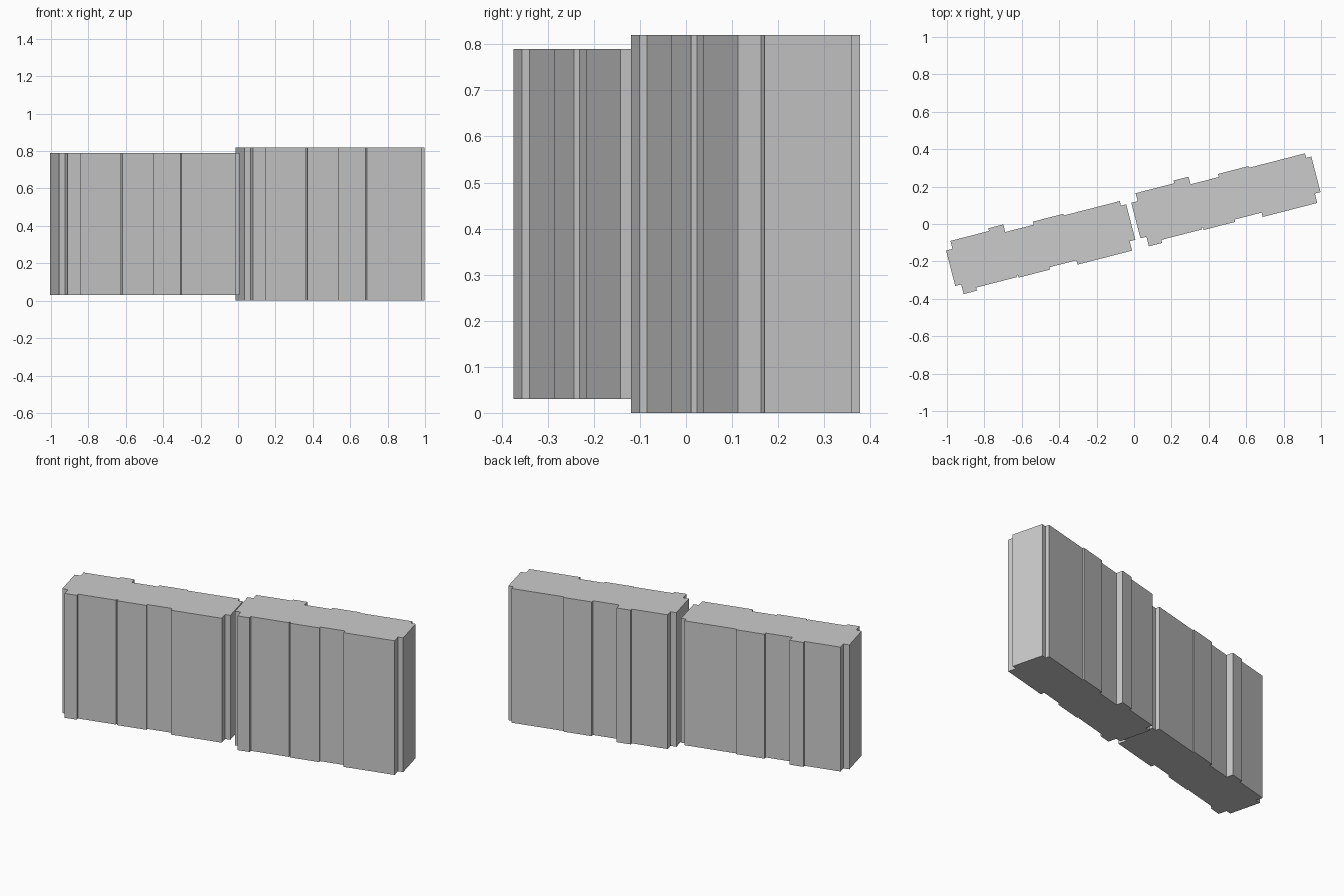
import bpy
import bmesh
import math
from mathutils import Matrix

cube = bpy.data.objects.get("Cube")
if cube:
    bpy.data.objects.remove(cube, do_unlink=True)

stone = bpy.data.materials.new("plain_grey")
stone.use_nodes = True
GREY = (0.6, 0.6, 0.6, 1)
stone.diffuse_color = GREY
stone.node_tree.nodes["Principled BSDF"].inputs["Base Color"].default_value = GREY

# Stepped wall faces: (start, end, offset) of each panel along the block
FRONT = [(-0.464, -0.391, -0.136), (-0.391, -0.166, -0.119),
         (-0.166, -0.158, -0.110), (-0.158, 0.016, -0.124),
         (0.016, 0.165, -0.111), (0.165, 0.466, -0.135)]
BACK = [(-0.462, -0.249, 0.157), (-0.249, -0.166, 0.172),
        (-0.166, -0.009, 0.130), (-0.009, 0.159, 0.147),
        (0.159, 0.468, 0.138)]
END, LOW, HIGH = 0.497, -0.083, 0.113   # tongue at each end


def outline():
    pts = []
    for a, b, v in FRONT:
        pts += [(a, v), (b, v)]
    pts += [(0.466, LOW), (END, LOW), (END, HIGH), (0.468, HIGH)]
    for a, b, v in reversed(BACK):
        pts += [(b, v), (a, v)]
    pts += [(-0.462, HIGH), (-END, HIGH), (-END, LOW), (-0.464, LOW)]
    return pts


def wall_block(name, x, y, bottom, top):
    bm = bmesh.new()
    base = bm.faces.new([bm.verts.new((u, v, bottom)) for u, v in outline()])
    side = bmesh.ops.extrude_face_region(bm, geom=[base])
    raised = [g for g in side["geom"] if isinstance(g, bmesh.types.BMVert)]
    bmesh.ops.translate(bm, verts=raised, vec=(0, 0, top - bottom))
    place = Matrix.Translation((x, y, 0)) @ Matrix.Rotation(math.radians(14.4), 4, 'Z')
    bmesh.ops.transform(bm, matrix=place, verts=bm.verts)
    bmesh.ops.recalc_face_normals(bm, faces=bm.faces)
    mesh = bpy.data.meshes.new(name)
    bm.to_mesh(mesh)
    bm.free()
    mesh.materials.append(stone)
    obj = bpy.data.objects.new(name, mesh)
    bpy.context.collection.objects.link(obj)


# Two matching blocks in a slanted row, the left one slightly taller
wall_block("right_wall_block", -0.495, -0.1275, 0.03, 0.79)
wall_block("left_wall_block", 0.495, 0.1275, 0.0, 0.82)
